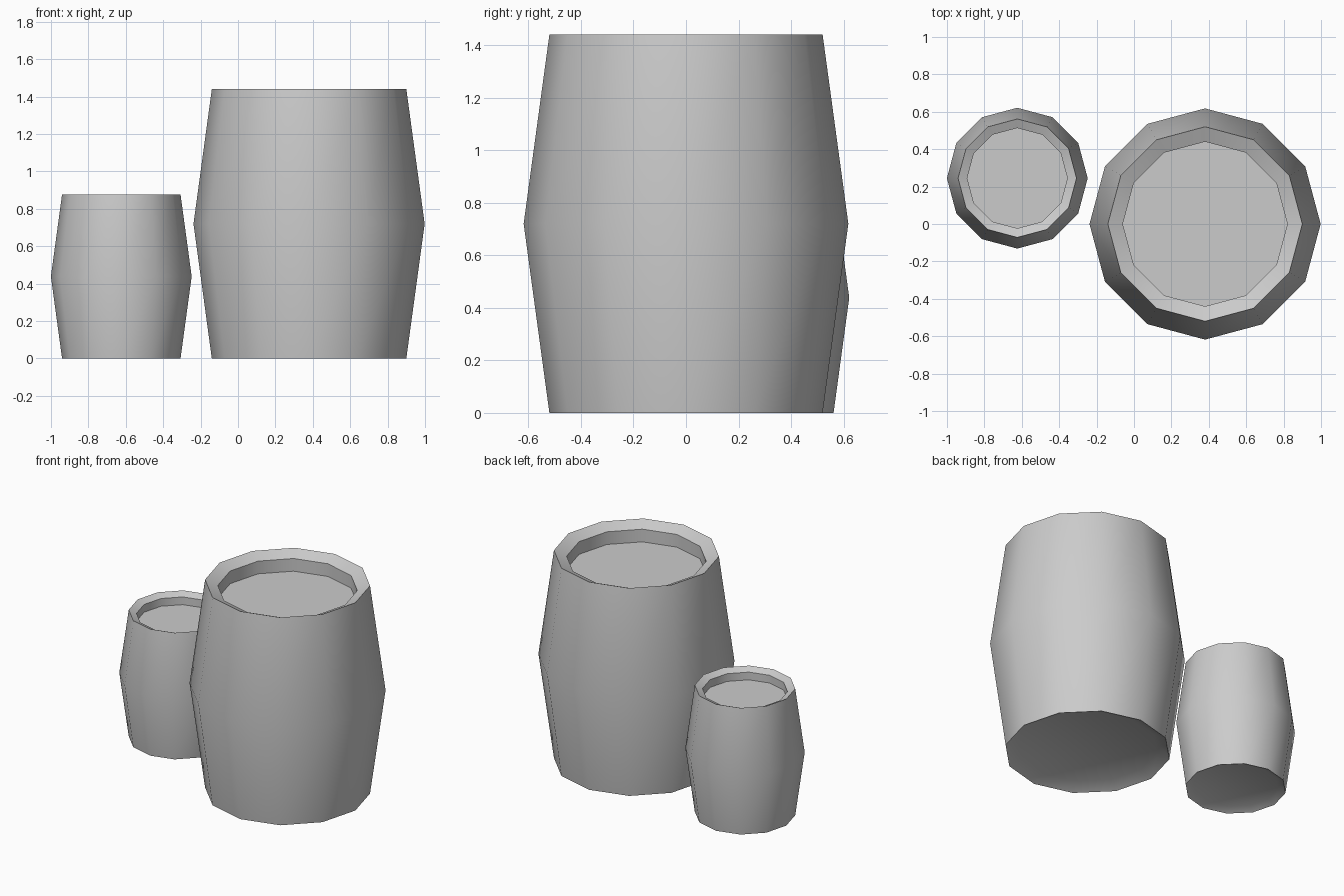
import bpy, bmesh, math

if "Cube" in bpy.data.objects:
    bpy.data.objects.remove(bpy.data.objects["Cube"])

SIDES = 12

# Barrel cross-section (radius, height), from bottom panel up and over the rim
PROFILE = [
    (0.44, 0.04),    # bottom panel edge
    (0.52, 0.0),     # bottom rim
    (0.618, 0.72),   # belly
    (0.52, 1.44),    # top rim
    (0.44, 1.403),   # bevelled lip
    (0.44, 1.315),   # sunken lid edge
]


def barrel(name, x, y, scale):
    bm = bmesh.new()
    rings = []
    for r, z in PROFILE:
        rings.append([bm.verts.new((r * scale * math.cos(2 * math.pi * i / SIDES),
                                    r * scale * math.sin(2 * math.pi * i / SIDES),
                                    z * scale)) for i in range(SIDES)])
    # staves and rims
    for a, b in zip(rings, rings[1:]):
        for i in range(SIDES):
            j = (i + 1) % SIDES
            bm.faces.new((a[i], a[j], b[j], b[i]))
    # bottom panel and lid
    bm.faces.new(rings[0][::-1])
    bm.faces.new(rings[-1])
    mesh = bpy.data.meshes.new(name)
    bm.to_mesh(mesh)
    bm.free()
    obj = bpy.data.objects.new(name, mesh)
    obj.location = (x, y, 0)
    bpy.context.collection.objects.link(obj)
    # smooth staves, sharp rims
    bpy.ops.object.select_all(action='DESELECT')
    obj.select_set(True)
    bpy.context.view_layer.objects.active = obj
    bpy.ops.object.shade_smooth_by_angle(angle=math.radians(35))
    return obj


barrel("large_barrel", 0.38, 0.0, 1.0)
barrel("small_barrel", -0.624, 0.245, 0.609)
